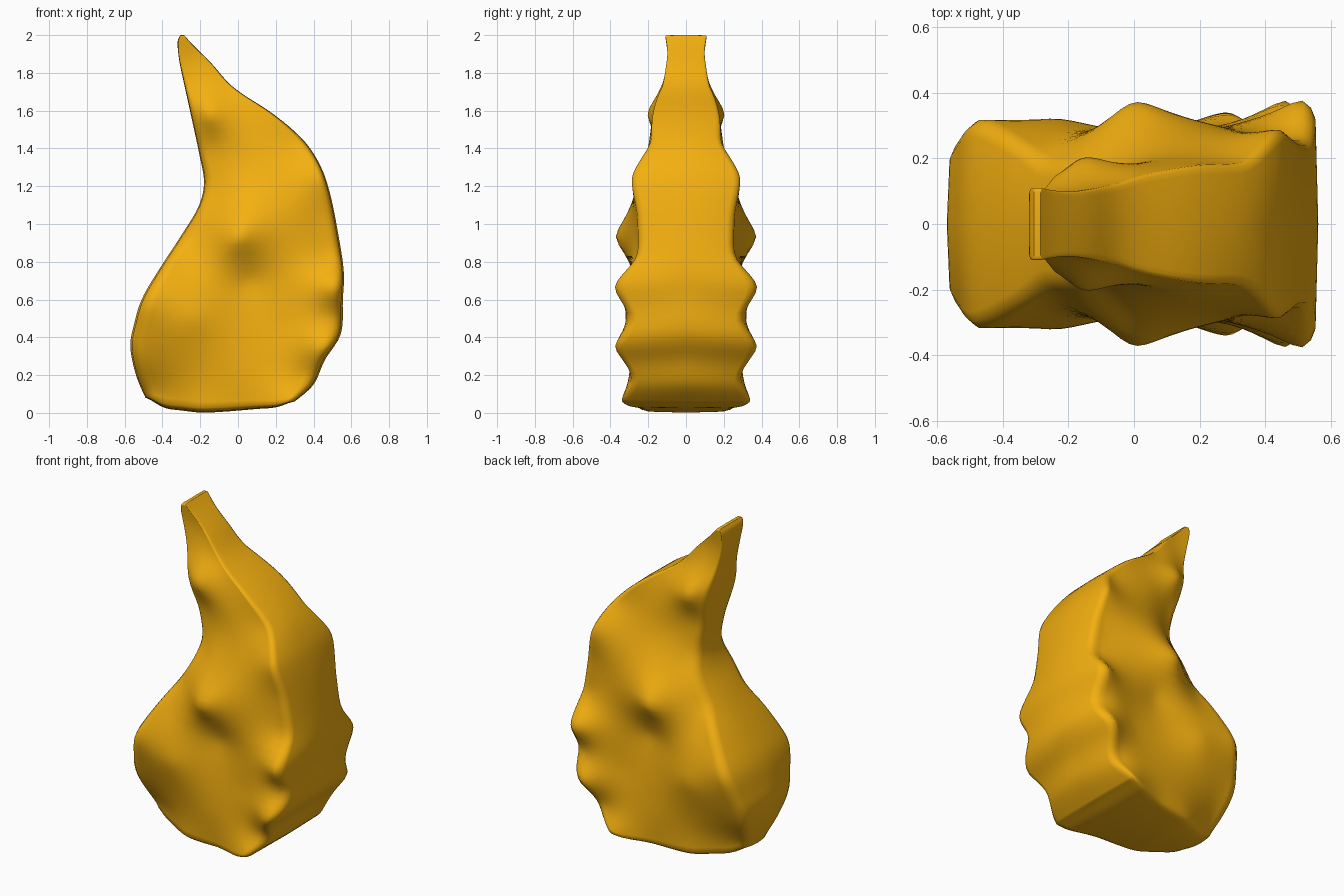
import bpy, bmesh
from mathutils import Vector

if "Cube" in bpy.data.objects:
    bpy.data.objects.remove(bpy.data.objects["Cube"])

# Matching left and right edge points (x, z), bottom to tip
LEFT = [(-.49, .08), (-.54, .2), (-.57, .35), (-.55, .47), (-.51, .6), (-.43, .74),
        (-.3, .94), (-.21, 1.09), (-.18, 1.22), (-.205, 1.37), (-.25, 1.58),
        (-.285, 1.74), (-.31, 1.86), (-.32, 1.96), (-.305, 2.0)]
RIGHT = [(.30, .06), (.40, .15), (.46, .28), (.545, .42), (.555, .6), (.56, .75),
         (.53, .95), (.49, 1.15), (.44, 1.3), (.35, 1.44), (.19, 1.58),
         (-.02, 1.72), (-.14, 1.85), (-.24, 1.95), (-.285, 2.0)]
# How far the bottom edge hangs below the straight corner line
SAG = [(0, 0), (.125, .05), (.25, .063), (.375, .071), (.5, .065), (.625, .055),
       (.75, .044), (.875, .033), (1, 0)]

# Dents and bulges along the rim: x, z, half depth
RIM = [(-.3, 2, .11), (-.24, 1.88, .095), (-.28, 1.74, .105), (-.24, 1.55, .14),
       (-.2, 1.37, .11), (-.18, 1.2, .12), (-.29, .95, .18), (-.36, .85, .235),
       (-.49, .59, .315), (-.54, .42, .26), (-.55, .28, .21), (-.48, .09, .11),
       (-.35, .02, .16), (-.2, .01, .23), (.05, .02, .27), (.29, .07, .34),
       (.38, .19, .29), (.46, .35, .375), (.52, .5, .3), (.51, .67, .375),
       (.5, .82, .265), (.47, 1.06, .26), (.43, 1.25, .285), (.34, 1.43, .19),
       (.2, 1.55, .18), (.05, 1.64, .16), (-.05, 1.73, .125)]
# Dents and bulges inside the face
FACE = [(-.16, 1.58, .2), (-.14, 1.43, .14), (.05, 1.45, .19), (.15, 1.25, .24),
        (-.03, 1.2, .21), (0, .93, .37), (.02, .84, .325), (.06, .7, .26),
        (-.25, .81, .25), (-.23, .5, .32), (.25, .9, .3), (.25, .45, .29),
        (0, .48, .28), (0, .22, .28), (-.33, .24, .23)]
BUMPS = RIM + FACE


def basis(ax, az, bx, bz):
    return ((ax - bx) ** 2 + (az - bz) ** 2 + .002) ** .5


def solve(rows):
    # Gauss-Jordan elimination with pivoting on an augmented matrix
    n = len(rows)
    for c in range(n):
        p = max(range(c, n), key=lambda r: abs(rows[r][c]))
        rows[c], rows[p] = rows[p], rows[c]
        rows[c] = [v / rows[c][c] for v in rows[c]]
        for r in range(n):
            if r != c:
                k = rows[r][c]
                rows[r] = [a - k * b for a, b in zip(rows[r], rows[c])]
    return [r[-1] for r in rows]


WEIGHTS = solve([[basis(x, z, b[0], b[1]) for b in BUMPS] + [h] for x, z, h in BUMPS])


def depth(x, z):
    # Smooth surface through all the bump points
    return sum(w * basis(x, z, b[0], b[1]) for w, b in zip(WEIGHTS, BUMPS))


def spline(pts, t):
    f = t * (len(pts) - 1)
    i = min(int(f), len(pts) - 2)
    f -= i
    a, b, c, d = (Vector(pts[min(max(k, 0), len(pts) - 1)]) for k in range(i - 1, i + 3))
    return .5 * (2 * b + (c - a) * f + (2 * a - 5 * b + 4 * c - d) * f * f
                 + (3 * b - a - 3 * c + d) * f ** 3)


def steps(n, rim):
    # Rim columns are packed close to the edge to round it
    inner = [rim[-1] + (1 - 2 * rim[-1]) * k / n for k in range(n + 1)]
    return rim[:-1] + inner + [1 - r for r in reversed(rim[:-1])]


us = steps(30, [0, .008, .02, .045])
ts = steps(64, [0, .003, .007, .014])
DROP = [None, .045, .018, 0]

# Half of the flame: side wall from y = 0, rounded rim, bumpy face
bm = bmesh.new()
grid = []
for i, t in enumerate(ts):
    l, r = spline(LEFT, t), spline(RIGHT, t)
    row = []
    for j, u in enumerate(us):
        p = l.lerp(r, u)
        z = p.y - spline(SAG, u).y * (1 - t) ** 14
        edge = min(i, j, len(ts) - 1 - i, len(us) - 1 - j, 3)
        y = 0 if edge == 0 else -(depth(p.x, z) - DROP[edge] * min(1, .3 + (1 - t)))
        row.append(bm.verts.new((p.x, y, max(z, 0))))
    grid.append(row)
for a, b in zip(grid, grid[1:]):
    for k in range(len(us) - 1):
        bm.faces.new((a[k], a[k + 1], b[k + 1], b[k]))

# Mirrored back half
geo = bmesh.ops.duplicate(bm, geom=bm.verts[:] + bm.edges[:] + bm.faces[:])["geom"]
for v in geo:
    if isinstance(v, bmesh.types.BMVert):
        v.co.y *= -1
bmesh.ops.reverse_faces(bm, faces=[f for f in geo if isinstance(f, bmesh.types.BMFace)])
bmesh.ops.remove_doubles(bm, verts=bm.verts, dist=1e-5)
bmesh.ops.recalc_face_normals(bm, faces=bm.faces)
for f in bm.faces:
    f.smooth = True

mesh = bpy.data.meshes.new("flame")
bm.to_mesh(mesh)
bm.free()
flame = bpy.data.objects.new("flame", mesh)
bpy.context.collection.objects.link(flame)

mat = bpy.data.materials.new("amber")
mat.diffuse_color = (.9, .43, .005, 1)
mat.use_nodes = True
mat.node_tree.nodes["Principled BSDF"].inputs["Base Color"].default_value = mat.diffuse_color
mesh.materials.append(mat)
